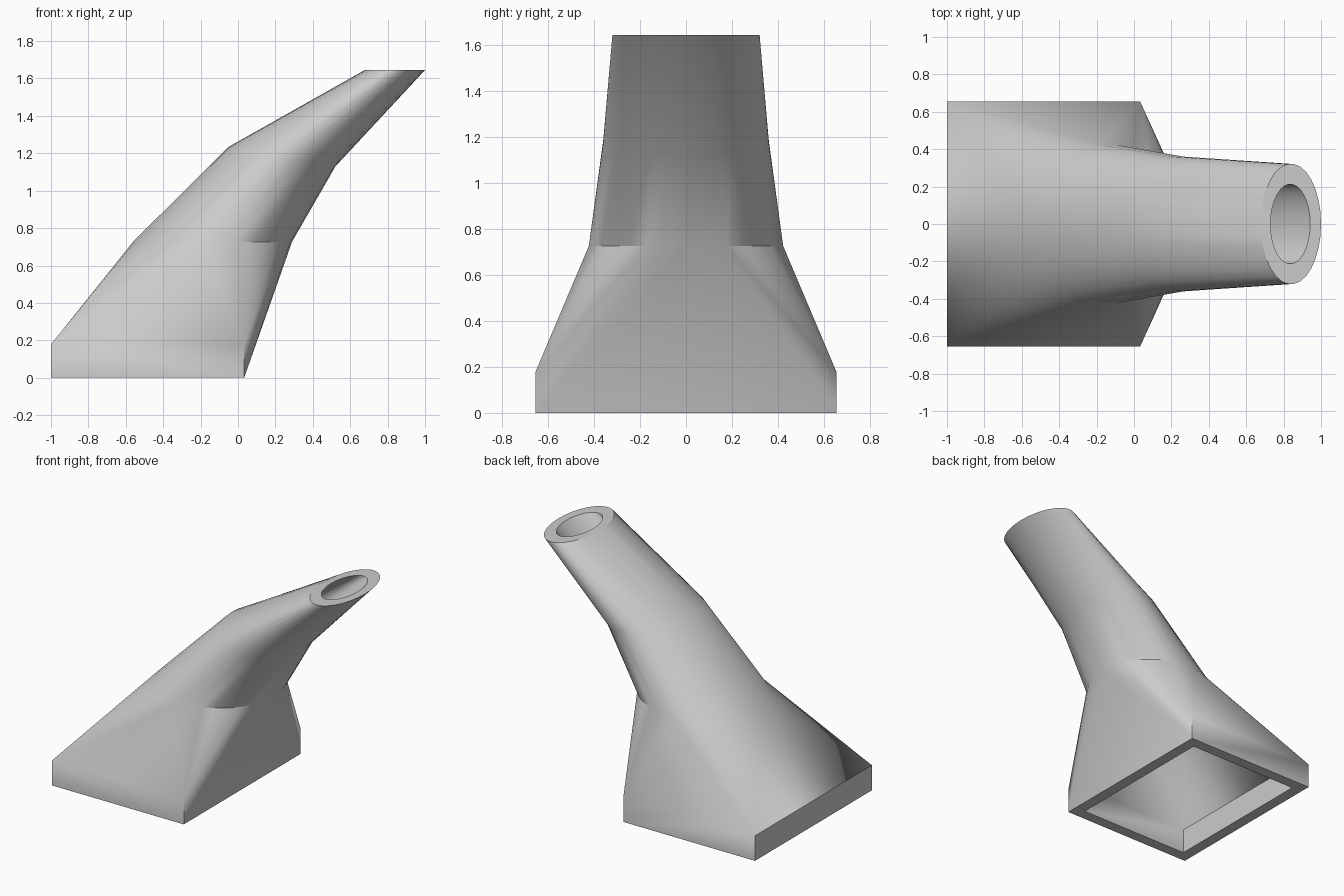
import bpy, bmesh, math
from mathutils import Vector

if "Cube" in bpy.data.objects:
    bpy.data.objects.remove(bpy.data.objects["Cube"])

SIDES = 30


def ring(cx, cz, rx, ry, tilt=0.0):
    """Elliptical cross-section; tilt is the z drop at the +x end."""
    pts = []
    for i in range(SIDES):
        a = 2 * math.pi * i / SIDES
        pts.append(Vector((cx + rx * math.cos(a), ry * math.sin(a), cz - tilt * math.cos(a))))
    return pts


def rect(x0, x1, y, z):
    return [Vector((x0, -y, z)), Vector((x1, -y, z)), Vector((x1, y, z)), Vector((x0, y, z))]


def skin(bm, foot, rings):
    """Open-ended shell: hull from square foot to first ring, then a loft up the rings."""
    tmp = bmesh.new()
    for p in rect(*foot, 0) + rect(*foot, 0.178) + rings[0]:
        tmp.verts.new(p)
    bmesh.ops.convex_hull(tmp, input=tmp.verts[:])
    top = rings[0][0].z
    for f in tmp.faces:
        zs = [v.co.z for v in f.verts]
        if max(zs) < 1e-4 or min(zs) > top - 1e-4:
            continue
        bm.faces.new([bm.verts.new(v.co) for v in f.verts])
    tmp.free()
    for a, b in zip(rings, rings[1:]):
        bridge(bm, a, b)


def bridge(bm, a, b):
    n = len(a)
    for i in range(n):
        j = (i + 1) % n
        bm.faces.new([bm.verts.new(p) for p in (a[i], a[j], b[j], b[i])])


outer_foot = (-1.0, 0.033, 0.655)
inner_foot = (-0.92, -0.047, 0.575)
outer = [ring(-0.136, 0.727, 0.425, 0.425),
         ring(0.235, 1.182, 0.286, 0.362, 0.052),
         ring(0.839, 1.645, 0.161, 0.322)]
inner = [ring(-0.136, 0.727, 0.335, 0.335),
         ring(0.235, 1.182, 0.20, 0.26, 0.036),
         ring(0.836, 1.645, 0.106, 0.213)]

# outer wall, inner passage, bottom frame and top rim
bm = bmesh.new()
skin(bm, outer_foot, outer)
skin(bm, inner_foot, inner)
bridge(bm, rect(*outer_foot, 0), rect(*inner_foot, 0))
bridge(bm, outer[-1], inner[-1])
bmesh.ops.remove_doubles(bm, verts=bm.verts[:], dist=1e-4)
bmesh.ops.recalc_face_normals(bm, faces=bm.faces[:])

mesh = bpy.data.meshes.new("duct_nozzle")
bm.to_mesh(mesh)
bm.free()
duct = bpy.data.objects.new("duct_nozzle", mesh)
bpy.context.collection.objects.link(duct)

grey = bpy.data.materials.new("light_grey")
grey.diffuse_color = (0.6, 0.6, 0.6, 1)
grey.use_nodes = True
grey.node_tree.nodes["Principled BSDF"].inputs["Base Color"].default_value = grey.diffuse_color
mesh.materials.append(grey)

bpy.context.view_layer.objects.active = duct
duct.select_set(True)
bpy.ops.object.shade_smooth_by_angle(angle=math.radians(30))
